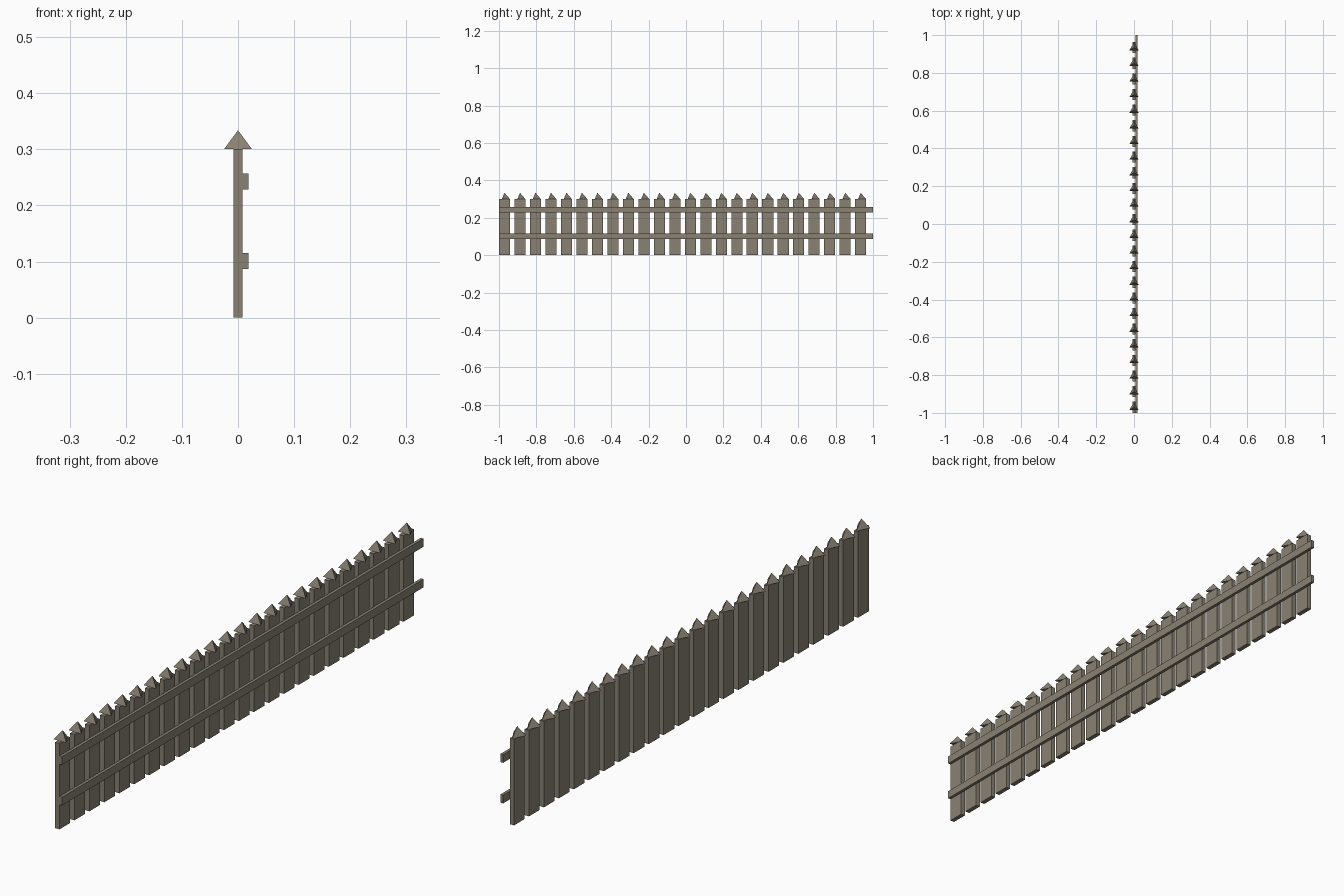
import bpy
import math

default_cube = bpy.data.objects.get("Cube")
if default_cube:
    bpy.data.objects.remove(default_cube, do_unlink=True)

# Weathered wood
wood = bpy.data.materials.new("weathered_wood")
wood.use_nodes = True
colour = (0.25, 0.22, 0.172, 1)
wood.diffuse_color = colour
wood.node_tree.nodes["Principled BSDF"].inputs["Base Color"].default_value = colour


def box(name, low, high):
    centre = [(a + b) / 2 for a, b in zip(low, high)]
    bpy.ops.mesh.primitive_cube_add(size=1, location=centre)
    obj = bpy.context.object
    obj.name = name
    obj.scale = [b - a for a, b in zip(low, high)]
    bpy.ops.object.transform_apply(location=False, rotation=False, scale=True)
    obj.data.materials.append(wood)


def spike(name, y, bottom, top, radius):
    # Three-sided point with one corner towards the back
    bpy.ops.mesh.primitive_cone_add(vertices=3, radius1=radius, radius2=0,
                                    depth=top - bottom,
                                    location=(0, y, (bottom + top) / 2))
    obj = bpy.context.object
    obj.name = name
    # Turn the mesh so that a corner lies on +y
    corner = max(obj.data.vertices, key=lambda v: v.co.xy.length).co
    obj.rotation_euler.z = math.pi / 2 - math.atan2(corner.y, corner.x)
    obj.data.materials.append(wood)


# Pickets and their points
COUNT, SPACING, WIDTH, HEIGHT = 24, 0.0828, 0.059, 0.301
THICK = 0.0083
for i in range(COUNT):
    y = -1 + WIDTH / 2 + i * SPACING
    box(f"picket_{i + 1}", (-THICK, y - WIDTH / 2, 0), (THICK, y + WIDTH / 2, HEIGHT))
    spike(f"picket_point_{i + 1}", y, HEIGHT, 0.334, 0.0283)

# Rails along the left side
for name, z in (("lower_rail", 0.101), ("upper_rail", 0.243)):
    box(name, (THICK, -1, z - 0.0143), (0.0187, 1, z + 0.0143))
